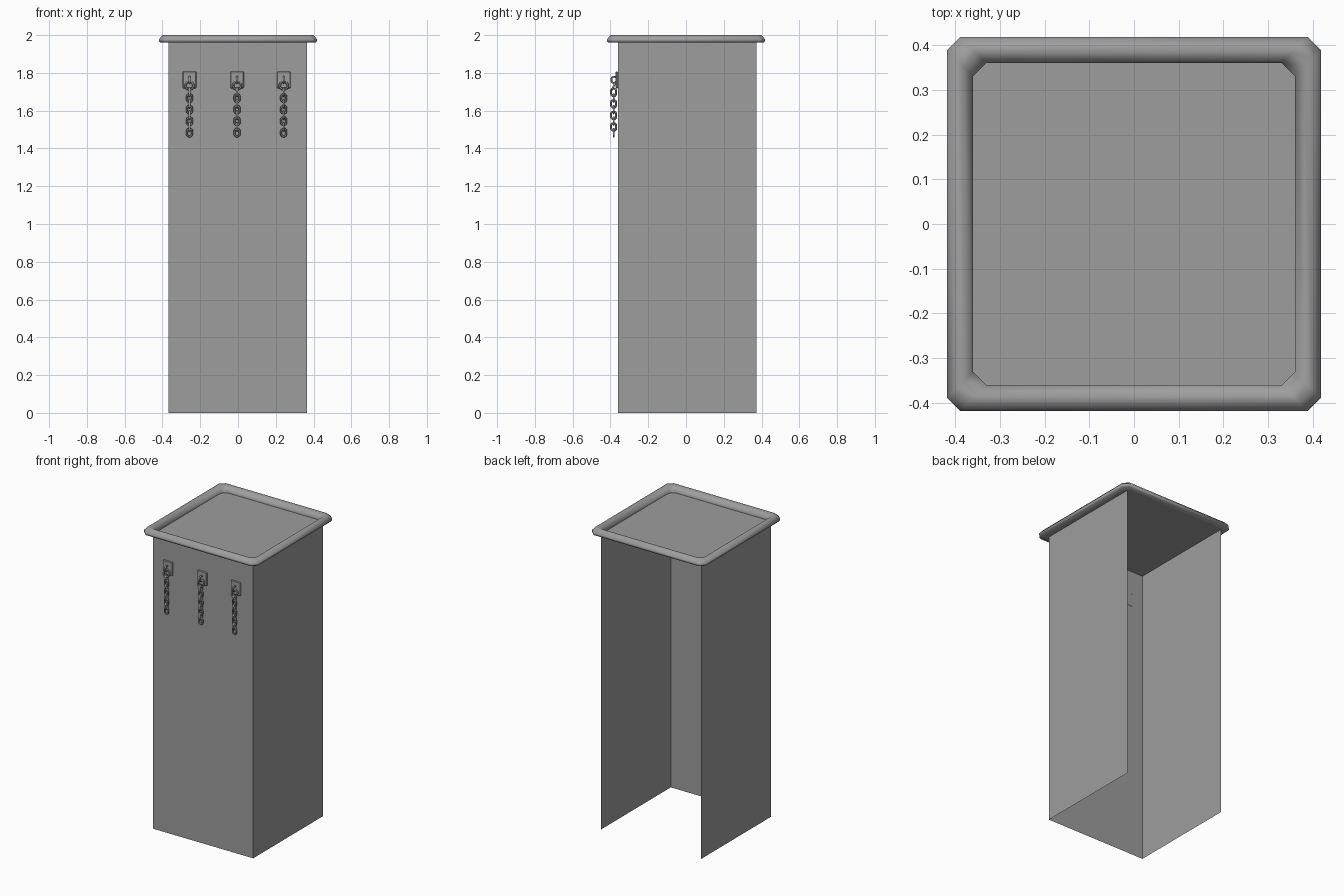
import bpy, bmesh, math
from mathutils import Matrix, Vector

if "Cube" in bpy.data.objects:
    bpy.data.objects.remove(bpy.data.objects["Cube"])

grey = bpy.data.materials.new("dark_grey")
grey.diffuse_color = (0.34, 0.34, 0.34, 1)
grey.use_nodes = True
grey.node_tree.nodes["Principled BSDF"].inputs["Base Color"].default_value = grey.diffuse_color


def make(name, bm, smooth=None):
    bmesh.ops.recalc_face_normals(bm, faces=bm.faces)
    me = bpy.data.meshes.new(name)
    bm.to_mesh(me)
    bm.free()
    me.materials.append(grey)
    ob = bpy.data.objects.new(name, me)
    bpy.context.collection.objects.link(ob)
    if smooth:
        bpy.ops.object.select_all(action='DESELECT')
        ob.select_set(True)
        bpy.context.view_layer.objects.active = ob
        bpy.ops.object.shade_smooth_by_angle(angle=math.radians(smooth))
    return ob


def octagon(r, c):
    # square of half width r with corners cut by c
    a = r - c
    return [(r, -a), (r, a), (a, r), (-a, r), (-r, a), (-r, -a), (-a, -r), (a, -r)]


def add_link(bm, loc, rot, radius, wire, stretch, seg=14, sides=6):
    # oval chain link lying in the xz plane before rotation
    rows = []
    for i in range(seg):
        t = 2 * math.pi * (i + 0.5) / seg
        shift = stretch if math.sin(t) > 0 else -stretch
        row = []
        for j in range(sides):
            p = 2 * math.pi * j / sides
            r = radius + wire * math.cos(p)
            v = Vector((r * math.cos(t), wire * math.sin(p), r * math.sin(t) + shift))
            row.append(bm.verts.new(Vector(loc) + rot @ v))
        rows.append(row)
    for i in range(seg):
        a, b = rows[i], rows[(i + 1) % seg]
        for j in range(sides):
            k = (j + 1) % sides
            bm.faces.new((a[j], b[j], b[k], a[k]))


# three thin walls, open at the back and at the bottom
X0, X1, Y0, Y1 = -0.369, 0.364, -0.361, 0.372
bm = bmesh.new()
path = [(X0, Y1), (X0, Y0), (X1, Y0), (X1, Y1)]
low = [bm.verts.new((x, y, 0)) for x, y in path]
high = [bm.verts.new((x, y, 1.963)) for x, y in path]
for i in range(3):
    bm.faces.new((low[i], low[i + 1], high[i + 1], high[i]))
make("walls", bm)

# top panel, reaching under the rim
bm = bmesh.new()
bm.faces.new([bm.verts.new((x, y, 1.961)) for x, y in octagon(0.385, 0.03)])
make("top_panel", bm)

# rounded rim with cut corners
bm = bmesh.new()
profile = [(0.36, 1.962), (0.413, 1.962), (0.418, 1.969), (0.418, 1.979),
           (0.400, 2.0), (0.382, 2.0), (0.36, 1.978)]
rings = [[bm.verts.new((x, y, z)) for x, y in octagon(r, 0.03)] for r, z in profile]
for a, b in zip(rings, rings[1:] + rings[:1]):
    for i in range(8):
        k = (i + 1) % 8
        bm.faces.new((a[i], a[k], b[k], b[i]))
make("top_rim", bm, 65)

front_on = Matrix.Identity(3)
side_on = Matrix.Rotation(math.pi / 2, 3, 'Z')
tilted = Matrix.Rotation(math.radians(-25), 3, 'X')

for label, cx in (("left", -0.257), ("middle", -0.005), ("right", 0.242)):
    # wall plate with bevelled edges
    bm = bmesh.new()
    bmesh.ops.create_cube(bm, size=1, matrix=Matrix.Translation((cx, -0.366, 1.763))
                          @ Matrix.Diagonal((0.072, 0.012, 0.09, 1)))
    bmesh.ops.bevel(bm, geom=bm.edges[:], offset=0.004, segments=1, affect='EDGES')
    make(label + "_chain_plate", bm)

    # eye on the plate
    bm = bmesh.new()
    add_link(bm, (cx, -0.381, 1.763), side_on, 0.014, 0.005, 0.003)
    make(label + "_chain_eye", bm, 60)

    # hanging ring and alternating links
    bm = bmesh.new()
    add_link(bm, (cx, -0.382, 1.732), tilted, 0.021, 0.006, 0.002)
    for i in range(8):
        z = 1.697 - i * 0.0305
        add_link(bm, (cx, -0.383, z), front_on if i % 2 else side_on, 0.0135, 0.0055, 0.0065)
    make(label + "_chain", bm, 60)
